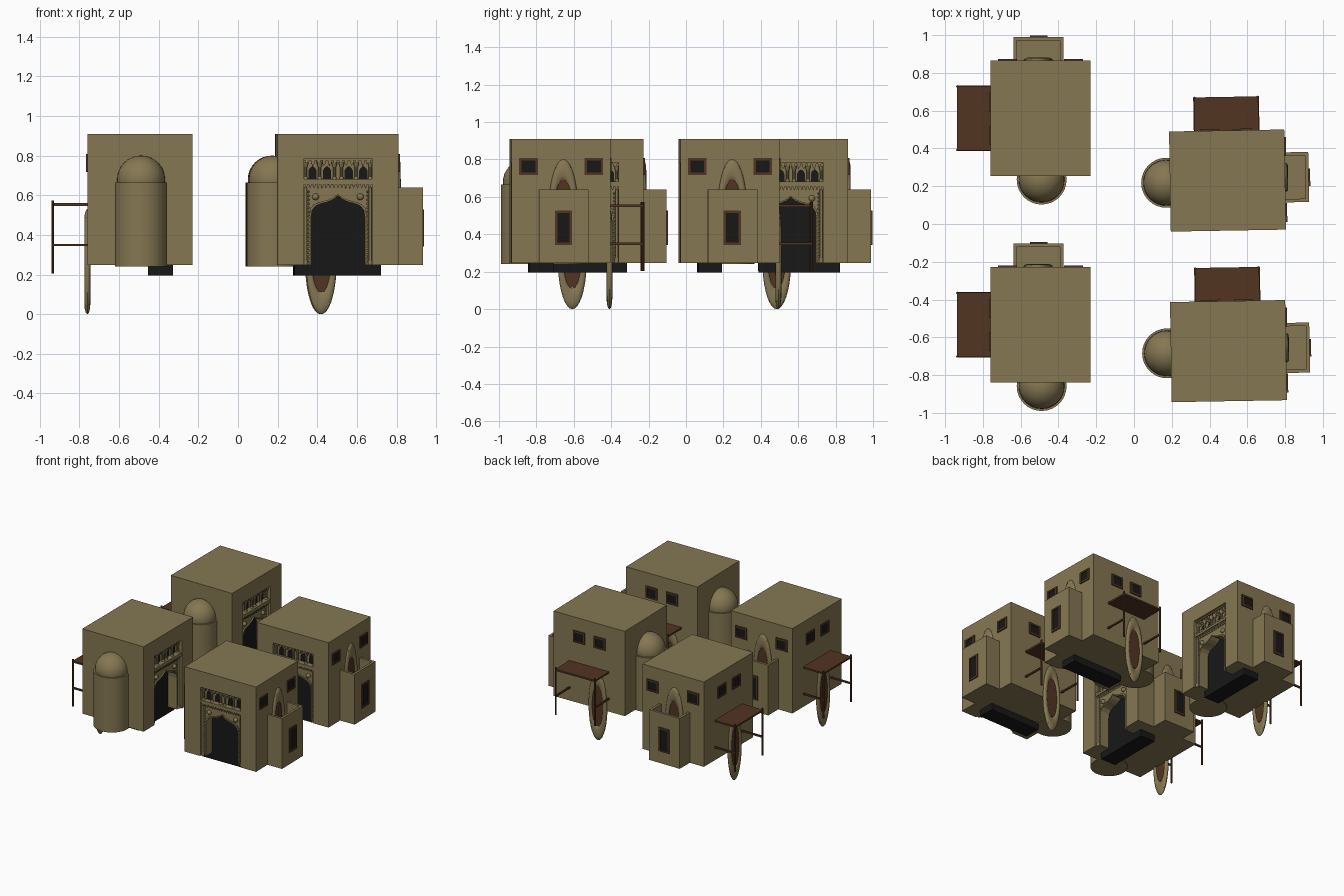
import bpy, bmesh
from math import pi, sin, cos, radians
from mathutils import Matrix, Vector

if "Cube" in bpy.data.objects:
    bpy.data.objects.remove(bpy.data.objects["Cube"])

def mat(name, col):
    m = bpy.data.materials.new(name)
    m.diffuse_color = (*col, 1)
    m.use_nodes = True
    m.node_tree.nodes["Principled BSDF"].inputs["Base Color"].default_value = m.diffuse_color
    return m

CLAY = mat("clay", (0.235, 0.185, 0.085))
WOOD = mat("wood", (0.085, 0.035, 0.016))
DARK = mat("dark", (0.009, 0.009, 0.009))

# Four copies of one house: position and turn (facade faces local -y)
HOUSES = [Matrix.Translation((x, y, 0)) @ Matrix.Rotation(radians(a), 4, 'Z')
          for x, y, a in [(-0.495, 0.56, 90), (-0.495, -0.533, 90),
                          (0.495, 0.23, 1), (0.50, -0.673, 1)]]

def add(name, bm, material, smooth=False, shift=None):
    bmesh.ops.recalc_face_normals(bm, faces=bm.faces)
    me = bpy.data.meshes.new(name)
    bm.to_mesh(me)
    bm.free()
    me.materials.append(material)
    if smooth:
        me.shade_smooth()
        me.set_sharp_from_angle(angle=radians(35))
    for i, m in enumerate(HOUSES):
        ob = bpy.data.objects.new(name, me)
        ob.matrix_world = m @ Matrix.Translation((shift[i] if shift else 0, 0, 0))
        bpy.context.collection.objects.link(ob)

def box(bm, x0, x1, y0, y1, z0, z1):
    m = Matrix.Translation(((x0+x1)/2, (y0+y1)/2, (z0+z1)/2)) @ \
        Matrix.Diagonal((x1-x0, y1-y0, z1-z0, 1))
    bmesh.ops.create_cube(bm, size=1, matrix=m)

def rod(bm, r, x, y, z0, z1, n=12, r2=None):
    bmesh.ops.create_cone(bm, cap_ends=True, segments=n, radius1=r, radius2=r if r2 is None else r2,
                          depth=z1-z0, matrix=Matrix.Translation((x, y, (z0+z1)/2)))

def ball(bm, r, x, y, z, u=8, v=6):
    bmesh.ops.create_uvsphere(bm, u_segments=u, v_segments=v, radius=r,
                              matrix=Matrix.Translation((x, y, z)))

def prism(bm, pts, y0, y1, m=Matrix()):
    """Extrude an (x, z) outline from y0 to y1."""
    f = bm.faces.new([bm.verts.new(m @ Vector((x, y0, z))) for x, z in pts])
    r = bmesh.ops.extrude_face_region(bm, geom=[f])
    vs = [g for g in r["geom"] if isinstance(g, bmesh.types.BMVert)]
    bmesh.ops.translate(bm, verts=vs, vec=m.to_3x3() @ Vector((0, y1-y0, 0)))

def mirrored(half):
    """Right-hand outline from bottom to top, mirrored to the left."""
    return half + [(-x, z) for x, z in reversed(half) if abs(x) > 1e-6]

# House body: solid rear plus a front wall with a tall opening
W, D, B, T = 0.305, 0.265, 0.247, 0.91
bm = bmesh.new()
box(bm, -W, W, -0.165, D, B, T)
prism(bm, [(-W, B), (-W, T), (W, T), (W, B), (0.172, B), (0.172, 0.785),
           (-0.172, 0.785), (-0.172, B)], -D, -0.165)
add("house_body", bm, CLAY)

# Black doorway block with sill showing under the house
bm = bmesh.new()
box(bm, -0.218, 0.218, -0.168, -0.04, 0.195, 0.62)
add("doorway_dark", bm, DARK, shift=[0.045, 0, 0, 0])

# Recessed portal wall with pointed arch
bm = bmesh.new()
arch = [(0.136, B), (0.136, 0.49), (0.130, 0.525), (0.112, 0.547), (0.085, 0.558),
        (0.05, 0.567), (0.022, 0.58), (0, 0.598)]
prism(bm, [(-0.172, B), (-0.172, 0.672), (0.172, 0.672), (0.172, B)] + mirrored(arch), -0.235, -0.165)
add("portal_wall", bm, CLAY)

# Arch moulding follows the door outline
bm = bmesh.new()
outer = [(x * 1.07, z + (0.008 if z > 0.5 else 0)) for x, z in arch]
prism(bm, mirrored(outer) + [(x, z) for x, z in reversed(mirrored(arch))], -0.245, -0.234)
add("arch_moulding", bm, CLAY)

# Portal columns with beads, bosses and dentils
bm = bmesh.new()
for s in (-1, 1):
    rod(bm, 0.008, s*0.163, -0.243, B, 0.64)
    rod(bm, 0.012, s*0.163, -0.243, B, B + 0.025)
    for i in range(18):
        ball(bm, 0.0065, s*0.150, -0.238, 0.27 + i*0.0205)
    ball(bm, 0.017, s*0.113, -0.238, 0.592, 16, 10)
add("portal_columns", bm, CLAY, True)
bm = bmesh.new()
box(bm, -0.172, 0.172, -0.258, -0.23, 0.655, 0.672)
for i in range(17):
    x = -0.16 + i*0.02
    prism(bm, [(x-0.007, 0.656), (x+0.007, 0.656), (x+0.004, 0.642), (x, 0.634), (x-0.004, 0.642)],
          -0.252, -0.23)
add("portal_dentils", bm, CLAY)

# Upper gallery: back wall, arcade with dark niches, small columns, hanging ornaments
bm = bmesh.new()
box(bm, -0.172, 0.172, -0.215, -0.165, 0.672, 0.785)
box(bm, -0.172, 0.172, -0.26, -0.2, 0.672, 0.682)
box(bm, -0.172, 0.172, -0.25, -0.2, 0.776, 0.786)
for i in range(12):
    x = -0.154 + i*0.028
    prism(bm, [(x-0.009, 0.777), (x+0.009, 0.777), (x+0.009, 0.762), (x+0.004, 0.756),
               (x, 0.747), (x-0.004, 0.756), (x-0.009, 0.762)], -0.243, -0.21)
add("gallery", bm, CLAY)
bm = bmesh.new()
for x in (-0.128, -0.055, 0.055, 0.128):
    pts = mirrored([(0.021, 0.682), (0.021, 0.722), (0.015, 0.736), (0, 0.748)])
    prism(bm, [(x+a, z) for a, z in pts], -0.219, -0.21)
add("gallery_niches", bm, DARK)
bm = bmesh.new()
for x in (-0.163, -0.092, -0.018, 0.018, 0.092, 0.163):
    rod(bm, 0.008, x, -0.235, 0.682, 0.745, 10)
    rod(bm, 0.009, x, -0.235, 0.742, 0.765, 10, 0.016)
    rod(bm, 0.013, x, -0.235, 0.682, 0.692, 10, 0.009)
add("gallery_columns", bm, CLAY, True)

# Round side tower with dome
bm = bmesh.new()
rod(bm, 0.132, -0.325, -0.006, 0.24, 0.665, 32)
add("tower", bm, CLAY, True)
bm = bmesh.new()
ball(bm, 0.121, -0.325, -0.006, 0.679, 32, 16)
bmesh.ops.bisect_plane(bm, geom=bm.verts[:] + bm.edges[:] + bm.faces[:], plane_co=(0, 0, 0.66),
                       plane_no=(0, 0, 1), clear_inner=True)
add("tower_dome", bm, CLAY, True)

# Side balcony block with sunken floor
bm = bmesh.new()
x0, x1, y0, y1, r = 0.30, 0.43, -0.121, 0.144, 0.018
box(bm, x0, x1, y0, y1, B, 0.545)
box(bm, x1-r, x1, y0, y1, 0.545, 0.64)
for a, b in ((y0, y0+r), (y1-r, y1)):
    box(bm, x0, x1-r, a, b, 0.545, 0.64)
add("balcony", bm, CLAY)

# Windows: wooden frames and dark panes, placed by wall matrix (local -y faces outward)
RIGHT = Matrix.Translation((W, 0, 0)) @ Matrix.Rotation(pi/2, 4, 'Z')
BACK = Matrix.Translation((0, D, 0)) @ Matrix.Rotation(pi, 4, 'Z')
BALC = Matrix.Translation((0.43, 0, 0)) @ Matrix.Rotation(pi/2, 4, 'Z')
wins = [(RIGHT, -0.175, 0.762, 0.05, 0.045), (RIGHT, 0.175, 0.762, 0.05, 0.045),
        (BACK, -0.085, 0.762, 0.05, 0.045), (BACK, 0.09, 0.762, 0.05, 0.045),
        (BALC, 0.01, 0.435, 0.046, 0.093)]
frames, panes = bmesh.new(), bmesh.new()
for m, x, z, w, h in wins:
    t = 0.013
    rect = lambda a, c: [(x-a, z-c), (x+a, z-c), (x+a, z+c), (x-a, z+c)]
    prism(panes, rect(w-t, h-t), -0.002, 0.01, m)
    for a, b, c, d in ((-w, w, h-t, h), (-w, w, -h, t-h), (-w, t-w, t-h, h-t), (w-t, w, t-h, h-t)):
        prism(frames, [(x+a, z+c), (x+b, z+c), (x+b, z+d), (x+a, z+d)], -0.008, 0.01, m)
add("window_frames", frames, WOOD)
add("window_panes", panes, DARK)

# Stretched oval door rings with arched doors, on the right and back walls
rings, doors = bmesh.new(), bmesh.new()
for m, cx, cz in ((RIGHT, 0.012, 0.535), (BACK, 0.075, 0.265)):
    N, K = 36, 12
    grid = [[rings.verts.new(m @ Vector((cx + (0.061+0.0165*cos(b))*cos(a), 0.0155*sin(b),
                                         cz + 3.42*(0.061+0.0165*cos(b))*sin(a))))
             for b in (2*pi*k/K for k in range(K))] for a in (2*pi*i/N for i in range(N))]
    for i in range(N):
        for k in range(K):
            j, l = (i+1) % N, (k+1) % K
            rings.faces.new((grid[i][k], grid[j][k], grid[j][l], grid[i][l]))
    half = [(0.05, -0.15), (0.05, 0.08), (0.045, 0.125), (0.034, 0.165), (0.018, 0.19), (0, 0.2)]
    prism(doors, [(cx+x, cz+z) for x, z in mirrored(half)], -0.006, 0.006, m)
add("oval_door_rings", rings, CLAY, True)
add("arched_doors", doors, WOOD)

# Wooden rear canopy with posts and side rails
bm = bmesh.new()
box(bm, -0.17, 0.17, D, 0.443, 0.547, 0.56)
for s in (-1, 1):
    x = s*0.168
    rod(bm, 0.007, x, 0.44, 0.205, 0.573, 8)
    box(bm, x-0.006, x+0.006, D, 0.44, 0.343, 0.355)
add("rear_canopy", bm, WOOD)
